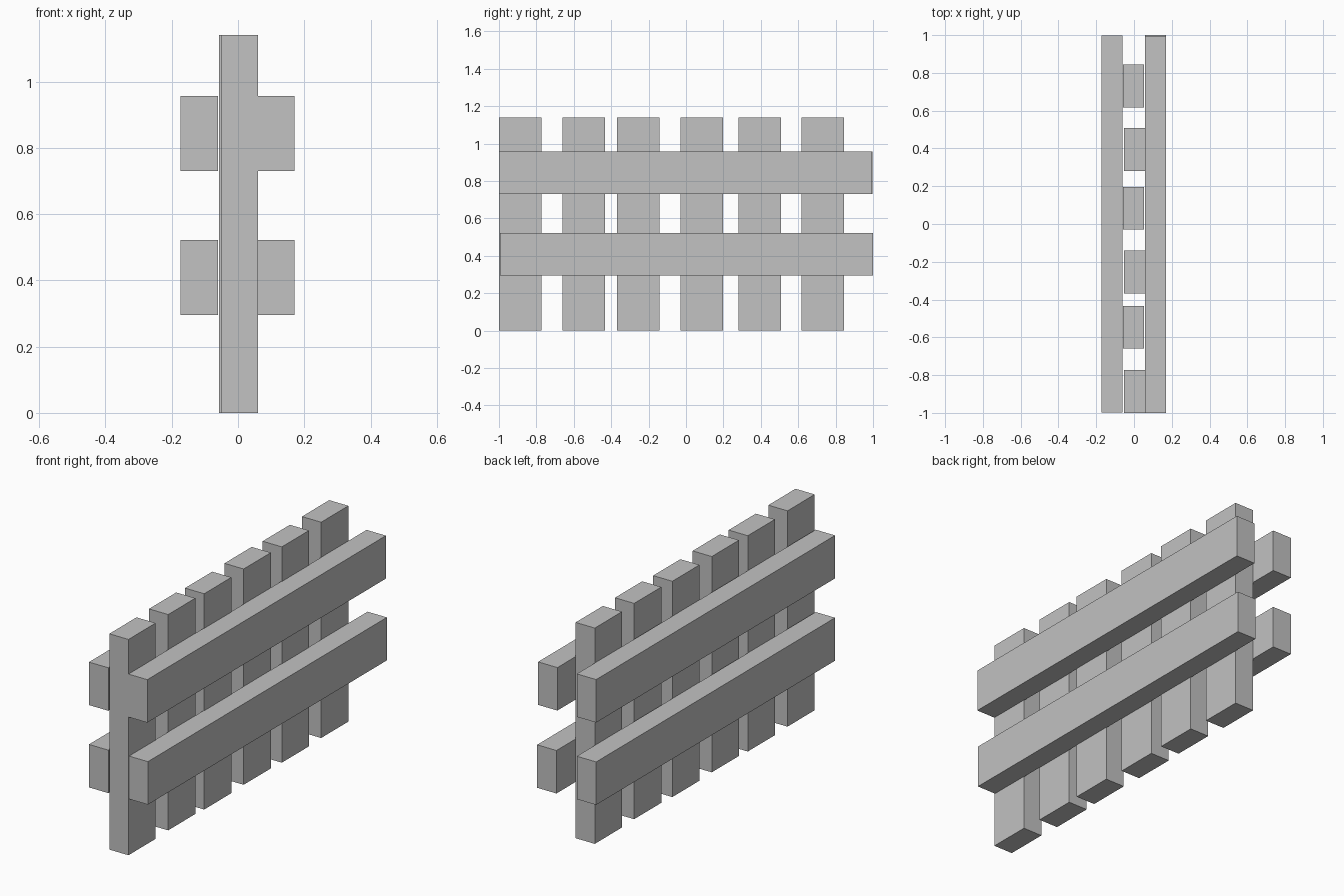
import bpy

cube = bpy.data.objects.get("Cube")
if cube:
    bpy.data.objects.remove(cube, do_unlink=True)

# Single plain grey
grey = bpy.data.materials.new("plain_grey")
grey.use_nodes = True
colour = (0.54, 0.54, 0.54, 1)
grey.diffuse_color = colour
grey.node_tree.nodes["Principled BSDF"].inputs["Base Color"].default_value = colour


def board(name, x, y, z):
    """Box spanning the given (low, high) range on each axis."""
    bpy.ops.mesh.primitive_cube_add(size=1, location=[sum(r) / 2 for r in (x, y, z)])
    ob = bpy.context.object
    ob.name = name
    ob.scale = [r[1] - r[0] for r in (x, y, z)]
    bpy.ops.object.transform_apply(location=False, rotation=False, scale=True)
    ob.data.materials.append(grey)


# Upright pickets, alternately offset a little in depth
for i, y in enumerate((-1, -0.66, -0.368, -0.03, 0.28, 0.617)):
    x = (-0.058, 0.054) if i % 2 else (-0.052, 0.06)
    board(f"picket_{i + 1}", x, (y, y + 0.227), (0, 1.14))

# Horizontal rails on both faces
for level, z in (("lower", (0.295, 0.522)), ("upper", (0.73, 0.957))):
    y = (-0.995, 1) if level == "lower" else (-1, 0.992)
    board(f"{level}_rail_left", (0.057, 0.17), y, z)
    board(f"{level}_rail_right", (-0.173, -0.06), (-0.997, 0.997), z)
